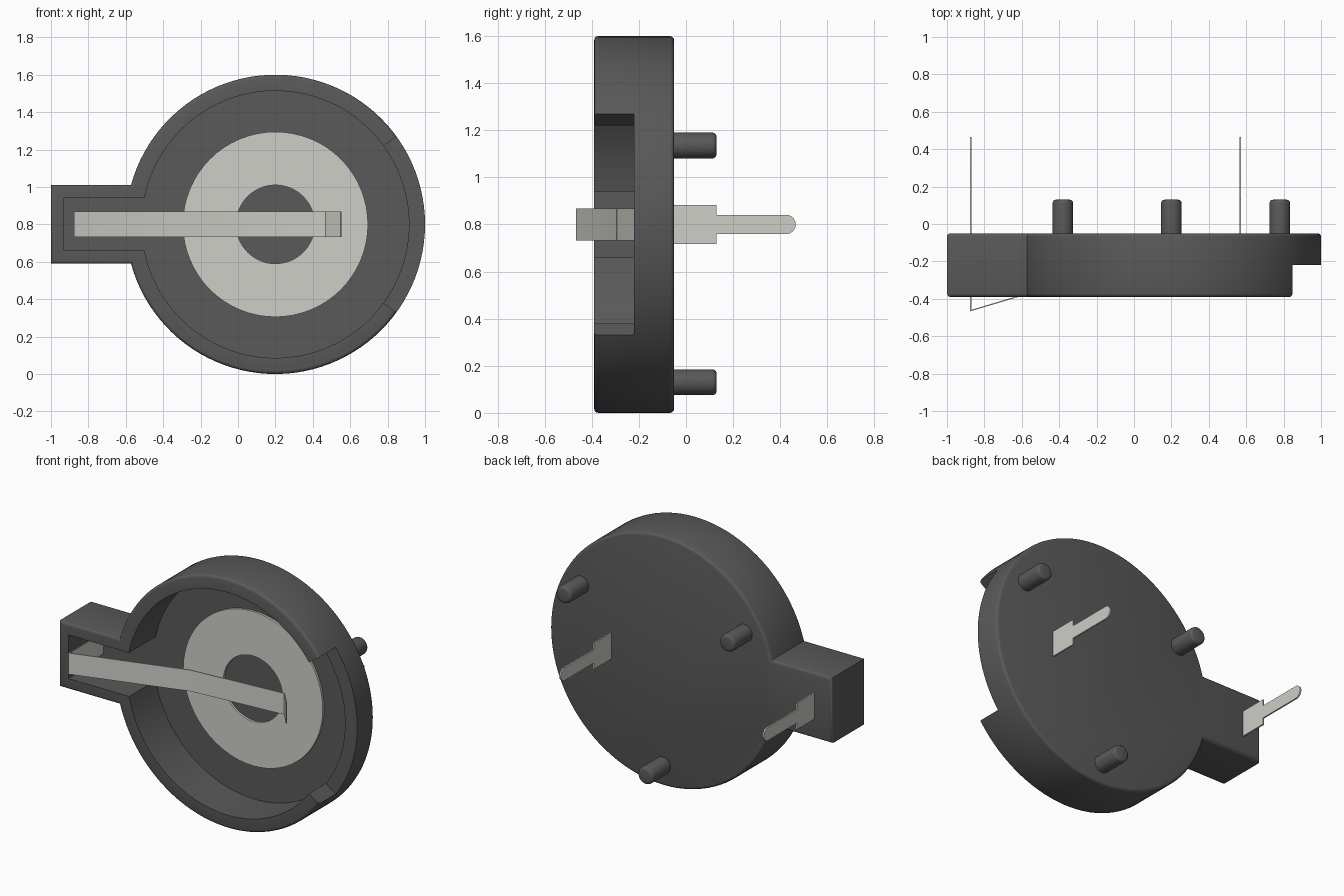
import bpy, bmesh, math
from mathutils import Vector

if "Cube" in bpy.data.objects:
    bpy.data.objects.remove(bpy.data.objects["Cube"])

CX, CZ = 0.2, 0.8  # disc centre


def material(name, c):
    m = bpy.data.materials.new(name)
    m.diffuse_color = (*c, 1)
    m.use_nodes = True
    m.node_tree.nodes["Principled BSDF"].inputs["Base Color"].default_value = m.diffuse_color
    return m


PLASTIC = material("dark_plastic", (0.1, 0.1, 0.1))
METAL = material("metal", (0.62, 0.62, 0.58))


def prism(name, pts, axis, a, b, mat, bevel=0.0, ends=(True, True)):
    """Extrude a 2D outline along axis from a to b, optionally rounding end rims."""
    place = {'x': lambda u, v, w: (w, u, v),
             'y': lambda u, v, w: (u, w, v),
             'z': lambda u, v, w: (u, v, w)}[axis]
    bm = bmesh.new()
    lo = [bm.verts.new(place(u, v, a)) for u, v in pts]
    hi = [bm.verts.new(place(u, v, b)) for u, v in pts]
    caps = [bm.faces.new(lo), bm.faces.new(hi)]
    n = len(pts)
    for i in range(n):
        j = (i + 1) % n
        bm.faces.new((lo[i], lo[j], hi[j], hi[i]))
    bmesh.ops.recalc_face_normals(bm, faces=bm.faces[:])
    if bevel:
        edges = [e for c, on in zip(caps, ends) if on for e in c.edges]
        bmesh.ops.bevel(bm, geom=edges, offset=bevel, segments=3, profile=0.5,
                        affect='EDGES')
    return finish(name, bm, mat)


def finish(name, bm, mat):
    me = bpy.data.meshes.new(name)
    bm.to_mesh(me)
    bm.free()
    ob = bpy.data.objects.new(name, me)
    bpy.context.collection.objects.link(ob)
    me.materials.append(mat)
    smooth(ob)
    return ob


def smooth(ob):
    bpy.ops.object.select_all(action='DESELECT')
    ob.select_set(True)
    bpy.context.view_layer.objects.active = ob
    bpy.ops.object.shade_smooth_by_angle(angle=math.radians(35))


def arc(cx, cz, r, a0, a1, n):
    return [(cx + r * math.cos(a0 + (a1 - a0) * i / n),
             cz + r * math.sin(a0 + (a1 - a0) * i / n)) for i in range(n + 1)]


def keyhole(r, half, x_end):
    """Disc outline joined to a rectangular tab on the left."""
    t = math.pi - math.asin(half / r)
    return arc(CX, CZ, r, -t, t, 96) + [(x_end, CZ + half), (x_end, CZ - half)]


# Holder body: keyhole block, hollowed from the front, with a lowered rim on the right
body = prism("holder_body", keyhole(0.8, 0.21, -1.0), 'y', -0.39, -0.05, PLASTIC, 0.018)
cavity = prism("cavity_cutter", keyhole(0.714, 0.14, -0.93), 'y', -0.6, -0.12, PLASTIC)
A = math.radians(36)
notch = prism("notch_cutter", arc(CX, CZ, 1.0, -A, A, 24) + arc(CX, CZ, 0.5, A, -A, 24),
              'y', -0.6, -0.22, PLASTIC)
for cutter in (cavity, notch):
    mod = body.modifiers.new(cutter.name, 'BOOLEAN')
    mod.object = cutter
    mod.solver = 'EXACT'
bpy.context.view_layer.objects.active = body
bpy.ops.object.select_all(action='DESELECT')
body.select_set(True)
for mod in list(body.modifiers):
    bpy.ops.object.modifier_apply(modifier=mod.name)
for cutter in (cavity, notch):
    bpy.data.objects.remove(cutter)
smooth(body)

# Locating pegs on the back
for i, deg in enumerate((30, 150, 270)):
    a = math.radians(deg)
    px, pz = CX + 0.67 * math.cos(a), CZ + 0.67 * math.sin(a)
    prism(f"locating_peg_{i + 1}", arc(px, pz, 0.055, 0, 2 * math.pi, 32)[:-1],
          'y', -0.06, 0.13, PLASTIC, 0.018, (False, True))

# Flat contact ring on the cavity floor
bm = bmesh.new()
N = 64
rings = []
for r, y in ((0.495, -0.115), (0.495, -0.134), (0.21, -0.134), (0.21, -0.115)):
    rings.append([bm.verts.new((x, y, z))
                  for x, z in arc(CX, CZ, r, 0, 2 * math.pi, N)[:-1]])
for k in range(4):
    p, q = rings[k], rings[(k + 1) % 4]
    for i in range(N):
        j = (i + 1) % N
        bm.faces.new((p[i], p[j], q[j], q[i]))
bmesh.ops.recalc_face_normals(bm, faces=bm.faces[:])
finish("contact_ring", bm, METAL)

# Spring contact: bent strip rising in the tab and reaching over the ring
path = [(-0.873, -0.1), (-0.873, -0.463), (-0.16, -0.25), (0.47, -0.2), (0.55, -0.295)]
T = 0.003


def ribbon(points, t):
    left, right = [], []
    for i, p in enumerate(points):
        p = Vector(p)
        dirs = []
        if i > 0:
            dirs.append((p - Vector(points[i - 1])).normalized())
        if i < len(points) - 1:
            dirs.append((Vector(points[i + 1]) - p).normalized())
        d = sum(dirs, Vector((0, 0))).normalized()
        n = Vector((-d.y, d.x)) * t / max(0.4, d.dot(dirs[0]))
        left.append(tuple(p + n))
        right.append(tuple(p - n))
    return left + right[::-1]


prism("spring_contact", ribbon(path, T), 'z', CZ - 0.068, CZ + 0.068, METAL)

# Solder terminals: wide shoulder, then a narrow pin with a round tip
for name, x in (("spring_terminal", -0.873), ("ring_terminal", 0.568)):
    pts = [(-0.11, CZ - 0.083), (0.13, CZ - 0.083), (0.13, CZ - 0.041)]
    pts += arc(0.425, CZ, 0.041, -math.pi / 2, math.pi / 2, 12)
    pts += [(0.13, CZ + 0.041), (0.13, CZ + 0.083), (-0.11, CZ + 0.083)]
    prism(name, pts, 'x', x - 0.005, x + 0.005, METAL)
